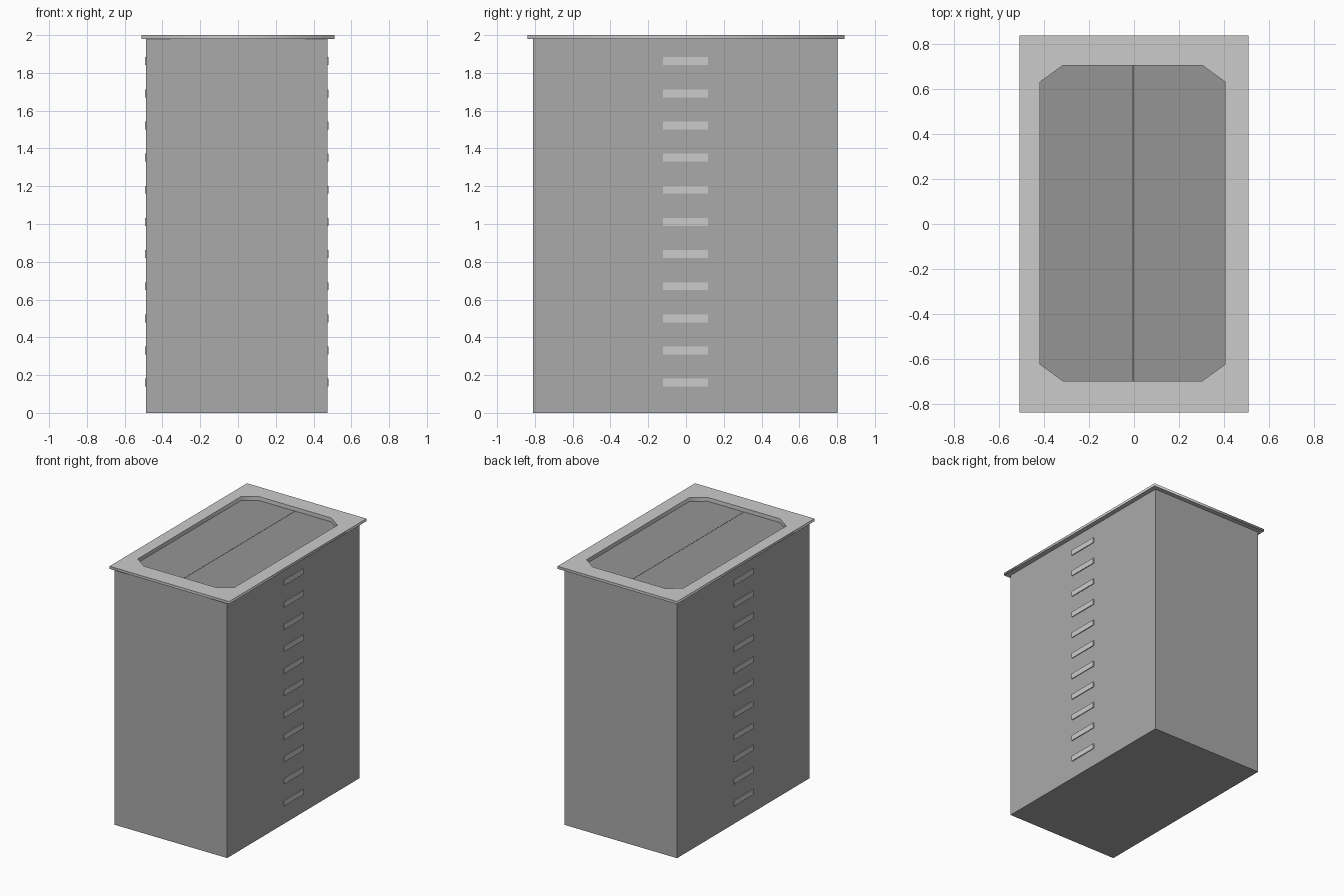
import bpy, bmesh

if "Cube" in bpy.data.objects:
    bpy.data.objects.remove(bpy.data.objects["Cube"])

CX, CY = -0.006, -0.003          # body sits slightly off the rim centre
X0, X1, Y0, Y1 = CX - 0.48, CX + 0.48, CY - 0.806, CY + 0.806


def grey(name, v):
    m = bpy.data.materials.new(name)
    m.diffuse_color = (v, v, v, 1)
    m.use_nodes = True
    m.node_tree.nodes["Principled BSDF"].inputs["Base Color"].default_value = m.diffuse_color
    return m


def box(name, lo, hi, mat=None, open_top=False):
    bm = bmesh.new()
    bmesh.ops.create_cube(bm, size=1)
    for v in bm.verts:
        v.co = [lo[i] + (v.co[i] + 0.5) * (hi[i] - lo[i]) for i in range(3)]
    if open_top:
        bm.normal_update()
        bmesh.ops.delete(bm, geom=[f for f in bm.faces if f.normal.z > 0.9], context='FACES')
    me = bpy.data.meshes.new(name)
    bm.to_mesh(me)
    bm.free()
    ob = bpy.data.objects.new(name, me)
    bpy.context.collection.objects.link(ob)
    if mat:
        me.materials.append(mat)
    return ob


def ring(name, outer, inner, z0, z1):
    """Flat plate with a hole: filled 2D curve, extruded."""
    cu = bpy.data.curves.new(name, 'CURVE')
    cu.dimensions = '2D'
    cu.fill_mode = 'BOTH'
    cu.extrude = (z1 - z0) / 2
    for pts in (outer, inner):
        sp = cu.splines.new('POLY')
        sp.points.add(len(pts) - 1)
        for p, (x, y) in zip(sp.points, pts):
            p.co = (x, y, 0, 1)
        sp.use_cyclic_u = True
    ob = bpy.data.objects.new(name, cu)
    ob.location.z = (z0 + z1) / 2
    bpy.context.collection.objects.link(ob)
    bpy.ops.object.select_all(action='DESELECT')
    ob.select_set(True)
    bpy.context.view_layer.objects.active = ob
    bpy.ops.object.convert(target='MESH')
    return bpy.context.object


def rect(x0, x1, y0, y1):
    return [(x0, y0), (x1, y0), (x1, y1), (x0, y1)]


body_mat = grey("body_grey", 0.4)
door_mat = grey("door_grey", 0.3)

# Hollow body
box("body", (X0, Y0, 0), (X1, Y1, 1.98), body_mat, open_top=True)

# Overhanging rim with clipped-corner opening, and the collar below it
ox, oy = -0.006, 0.004
a, b, c, d = 0.412, 0.702, 0.31, 0.628
hole = [(ox + x, oy + y) for x, y in
        [(-c, -b), (c, -b), (a, -d), (a, d), (c, b), (-c, b), (-a, d), (-a, -d)]]
ring("rim", rect(-0.51, 0.51, -0.838, 0.838), hole, 1.98, 2.0)
ring("collar", rect(X0 + 0.01, X1 - 0.01, Y0 + 0.01, Y1 - 0.01), hole, 1.97, 1.98)

# Two recessed lid panels meeting at a thin seam
e = 0.01
box("lid_left", (X0 + e, Y0 + e, 1.95), (CX - 0.001, Y1 - e, 1.97), door_mat)
box("lid_right", (CX + 0.001, Y0 + e, 1.95), (X1 - e, Y1 - e, 1.97), door_mat)

# Column of thin bars on both long sides
for i in range(11):
    z = 0.16 + i * 0.1702
    for side, x0, x1 in (("left", X0 - 0.006, X0 + 0.002), ("right", X1 - 0.002, X1 + 0.006)):
        box(f"side_bar_{side}_{i + 1}", (x0, -0.122, z - 0.021), (x1, 0.117, z + 0.021))
